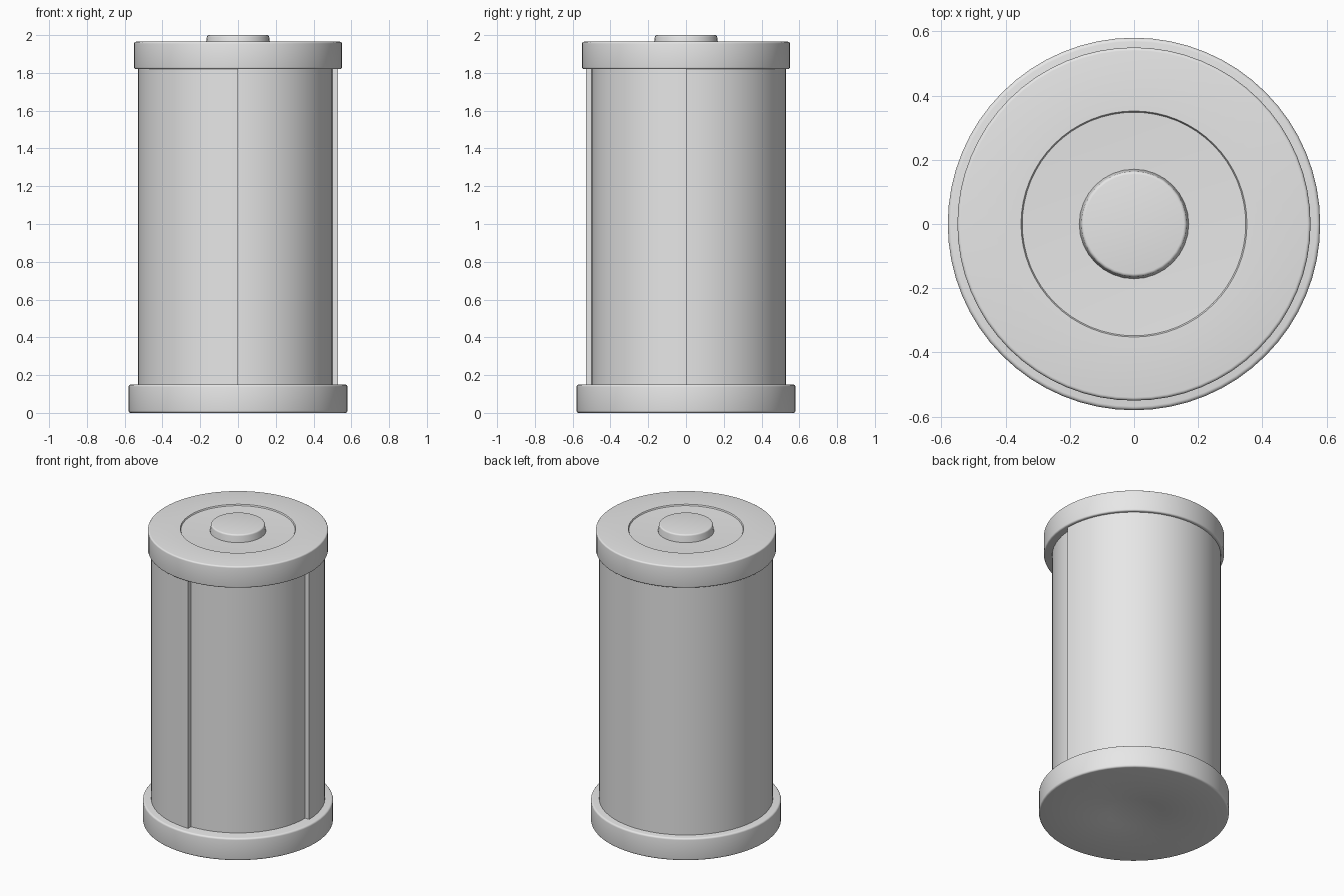
import bpy
import bmesh
from math import cos, sin, pi, radians
from mathutils import Matrix, Vector

default = bpy.data.objects.get("Cube")
if default:
    bpy.data.objects.remove(default, do_unlink=True)

grey = bpy.data.materials.new("light_grey")
grey.use_nodes = True
colour = (0.8, 0.8, 0.8, 1.0)
grey.diffuse_color = colour
grey.node_tree.nodes["Principled BSDF"].inputs["Base Color"].default_value = colour


def arc(r, z, radius, start, steps=4):
    """Quarter-round profile corner about (r, z), starting at an angle in degrees."""
    angles = [radians(start) + i / steps * pi / 2 for i in range(steps + 1)]
    return [(r + radius * cos(a), z + radius * sin(a)) for a in angles]


def lathe(name, profile, segments=64, start=0, sweep=360, closed=False):
    """Turn an (r, z) profile about the z axis; partial sweeps get end faces."""
    bm = bmesh.new()
    turn = Matrix.Rotation(radians(start), 3, "Z")
    verts = [bm.verts.new(turn @ Vector((r, 0, z))) for r, z in profile]
    edges = [bm.edges.new(pair) for pair in zip(verts, verts[1:])]
    if closed:
        edges.append(bm.edges.new((verts[-1], verts[0])))
    bmesh.ops.spin(bm, geom=verts + edges, cent=(0, 0, 0), axis=(0, 0, 1),
                   angle=radians(sweep), steps=segments)
    bmesh.ops.remove_doubles(bm, verts=bm.verts, dist=0.0001)
    if sweep < 360:
        bmesh.ops.holes_fill(bm, edges=[e for e in bm.edges if e.is_boundary], sides=0)
    bmesh.ops.recalc_face_normals(bm, faces=bm.faces)
    mesh = bpy.data.meshes.new(name)
    bm.to_mesh(mesh)
    bm.free()
    mesh.materials.append(grey)
    obj = bpy.data.objects.new(name, mesh)
    bpy.context.collection.objects.link(obj)
    bpy.ops.object.select_all(action="DESELECT")
    obj.select_set(True)
    bpy.context.view_layer.objects.active = obj
    bpy.ops.object.shade_smooth_by_angle(angle=radians(35))
    return obj


# Foot ring with a shallow dimple underneath
lathe("base", [(0, 0.012), (0.155, 0.012), (0.2, 0)]
      + arc(0.568, 0.012, 0.012, -90) + arc(0.568, 0.138, 0.012, 0) + [(0, 0.15)])

# Inner core, exposed in the front left quarter
lathe("core", [(0, 0.14), (0.5, 0.14), (0.5, 1.83), (0, 1.83)])

# Outer sleeve wrapping three quarters of the core
lathe("sleeve", [(0.495, 0.145), (0.53, 0.145), (0.53, 1.825), (0.495, 1.825)],
      segments=48, start=0, sweep=270, closed=True)

# Lid with a slightly sunken centre disc
lathe("lid", [(0, 1.82)] + arc(0.54, 1.83, 0.01, -90) + arc(0.54, 1.955, 0.01, 0)
      + [(0.352, 1.965), (0.348, 1.957), (0.17, 1.95), (0, 1.95)])

# Raised contact button
lathe("contact_button", [(0, 1.94), (0.172, 1.94)]
      + arc(0.155, 1.99, 0.01, 0) + [(0, 2.0)], segments=32)
